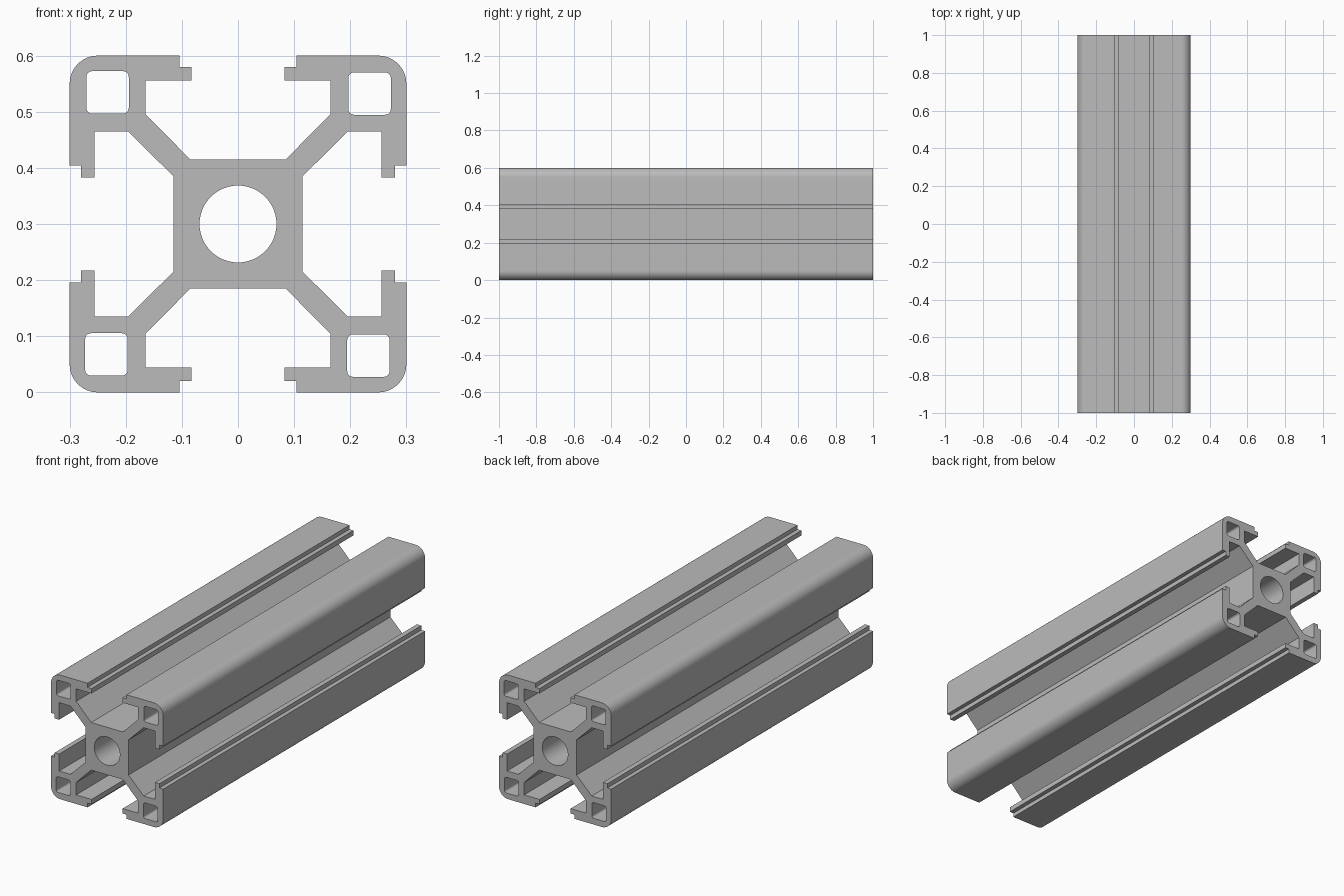
import bpy
import bmesh
from math import cos, sin, pi, radians
from mathutils import Vector

HALF_LENGTH = 1.0
CENTRE_Z = 0.3

if "Cube" in bpy.data.objects:
    bpy.data.objects.remove(bpy.data.objects["Cube"], do_unlink=True)


def arc(cx, cy, r, start, end, steps):
    """Points along a circular arc, angles in degrees."""
    angles = [radians(start + (end - start) * i / steps) for i in range(steps + 1)]
    return [(cx + r * cos(a), cy + r * sin(a)) for a in angles]


def quarter_turns(points):
    """The four clockwise quarter-turn copies of a point list."""
    copies = []
    for _ in range(4):
        copies.append(points)
        points = [(y, -x) for x, y in points]
    return copies


def rounded_square(cx, cy, half, r):
    inner = half - r
    loop = []
    for i, (sx, sy) in enumerate([(1, 1), (-1, 1), (-1, -1), (1, -1)]):
        loop += arc(cx + sx * inner, cy + sy * inner, r, 90 * i, 90 * i + 90, 6)
    return loop


# One corner of the outline: strut, slot wall, lip, then mirrored over the diagonal
half_corner = [(0.085, 0.115), (0.165, 0.196), (0.165, 0.256), (0.083, 0.256),
               (0.083, 0.28), (0.104, 0.28), (0.104, 0.3)]
corner = half_corner + arc(0.25, 0.25, 0.05, 90, 0, 16)
corner += [(y, x) for x, y in reversed(half_corner)]
outline = [p for turn in quarter_turns(corner) for p in turn]

# Centre bore and four hollow corner channels
bore = arc(0, 0, 0.0685, 0, 360, 64)[:-1]
channels = quarter_turns(rounded_square(0.2345, 0.2325, 0.0378, 0.01))

# Fill the section and extrude it along the length
bm = bmesh.new()
edges = []
for loop in [outline, bore] + channels:
    verts = [bm.verts.new((x, -HALF_LENGTH, z + CENTRE_Z)) for x, z in loop]
    edges += [bm.edges.new((v, verts[i - 1])) for i, v in enumerate(verts)]
bmesh.ops.triangle_fill(bm, edges=edges, use_beauty=True, normal=Vector((0, -1, 0)))
section = bmesh.ops.extrude_face_region(bm, geom=bm.faces[:], use_keep_orig=True)
far_end = [g for g in section["geom"] if isinstance(g, bmesh.types.BMVert)]
bmesh.ops.translate(bm, verts=far_end, vec=(0, 2 * HALF_LENGTH, 0))
bmesh.ops.recalc_face_normals(bm, faces=bm.faces[:])

mesh = bpy.data.meshes.new("slotted_rail")
bm.to_mesh(mesh)
bm.free()
rail = bpy.data.objects.new("slotted_rail", mesh)
bpy.context.collection.objects.link(rail)

# Plain grey metal
grey = bpy.data.materials.new("plain_grey")
grey.use_nodes = True
colour = (0.5, 0.5, 0.5, 1)
grey.diffuse_color = colour
grey.node_tree.nodes["Principled BSDF"].inputs["Base Color"].default_value = colour
mesh.materials.append(grey)

# Smooth curves with sharp edges
bpy.ops.object.select_all(action="DESELECT")
rail.select_set(True)
bpy.context.view_layer.objects.active = rail
bpy.ops.object.shade_smooth_by_angle(angle=radians(30))
